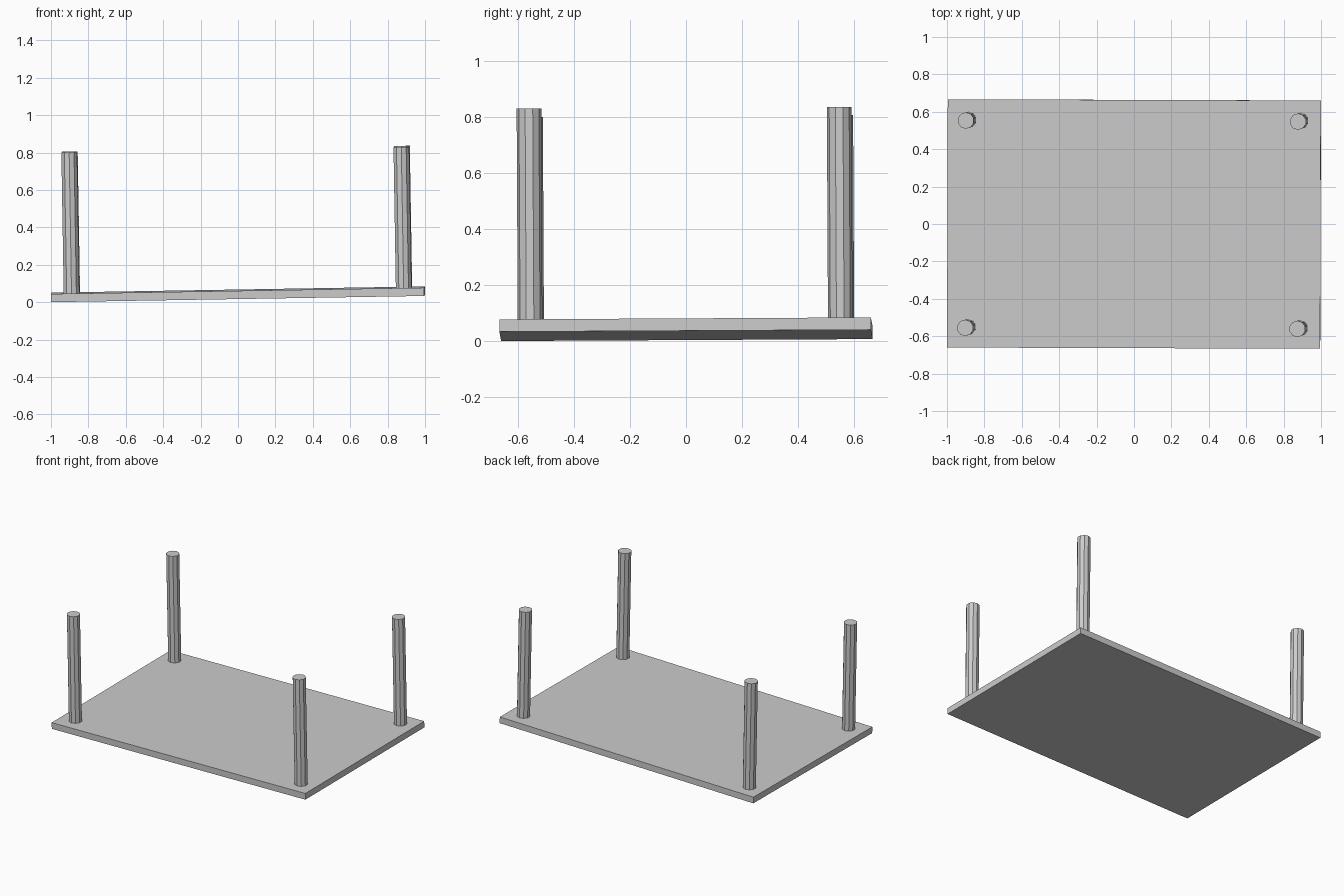
import bpy
from mathutils import Euler, Matrix

if "Cube" in bpy.data.objects:
    bpy.data.objects.remove(bpy.data.objects["Cube"])

LENGTH, WIDTH, THICK = 1.995, 1.327, 0.044
LEG_R, LEG_H = 0.044, 0.754

grey = bpy.data.materials.new("plain_grey")
grey.diffuse_color = (0.6, 0.6, 0.6, 1)
grey.use_nodes = True
grey.node_tree.nodes["Principled BSDF"].inputs["Base Color"].default_value = grey.diffuse_color

# The whole upturned table rests very slightly tilted
tilt = Matrix.Translation((0, 0, 0.0422)) @ Euler((0.0053, -0.0167, -0.0032)).to_matrix().to_4x4()


def finish(name):
    ob = bpy.context.object
    ob.name = name
    ob.data.materials.append(grey)
    bpy.context.view_layer.update()
    ob.matrix_world = tilt @ ob.matrix_world


# Table top, lying face down
bpy.ops.mesh.primitive_cube_add(size=1)
bpy.context.object.scale = (LENGTH, WIDTH, THICK)
finish("table_top")

# Four faceted legs pointing up
for sx, side in ((-1, "left"), (1, "right")):
    for sy, end in ((-1, "front"), (1, "back")):
        bpy.ops.mesh.primitive_cylinder_add(
            vertices=10, radius=LEG_R, depth=LEG_H,
            location=(sx * 0.888, sy * 0.554, THICK / 2 + LEG_H / 2))
        finish(f"{end}_{side}_leg")
